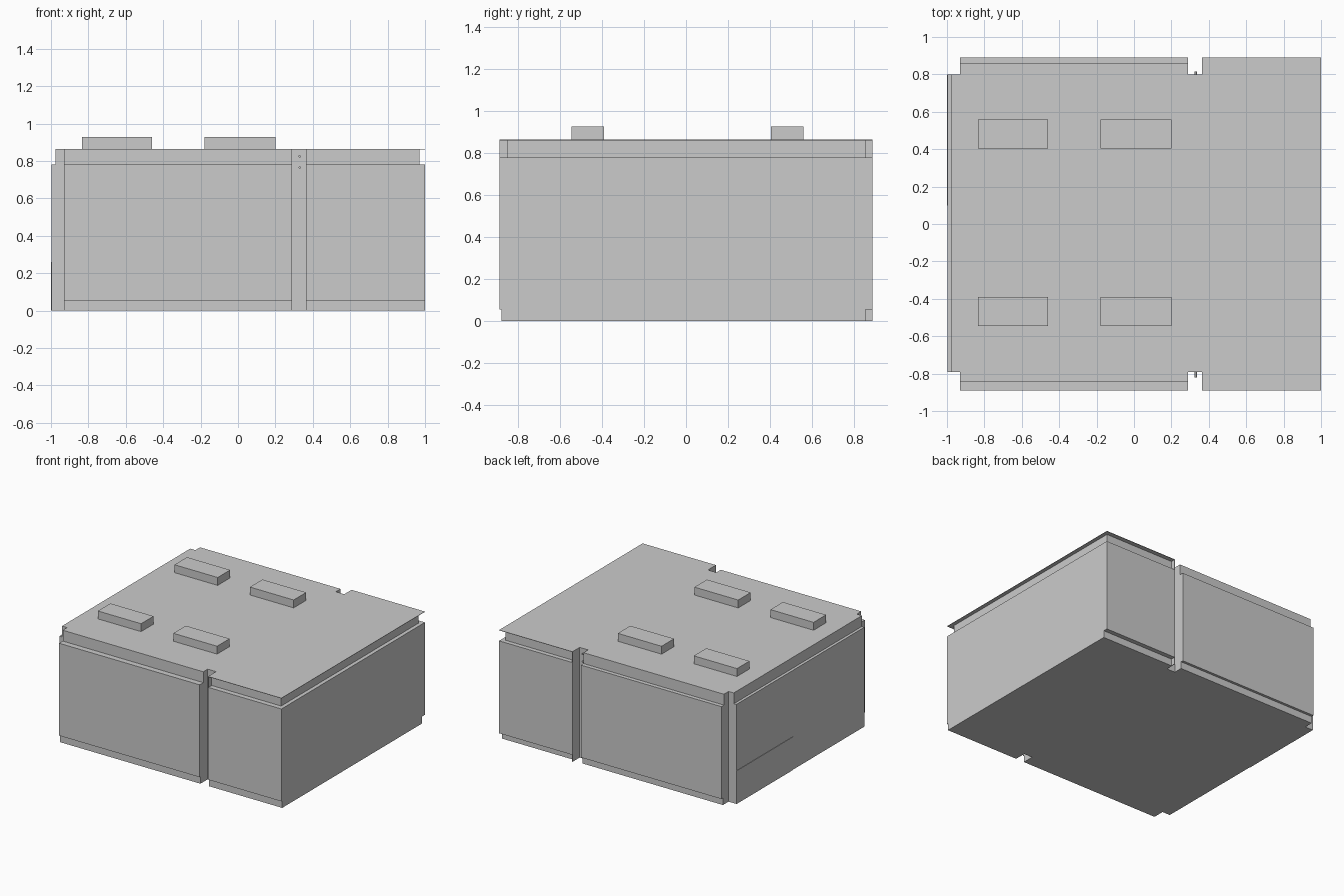
import bpy, bmesh, math
from mathutils import Matrix

if "Cube" in bpy.data.objects:
    bpy.data.objects.remove(bpy.data.objects["Cube"])

GX0, GX1 = 0.29, 0.363      # side groove
CORNER = -0.93              # notched left corners
YF, YB = -0.79, 0.80        # recessed depth, front and back


def plan(left, right, front_l, back_l, front_r, back_r):
    """Outline with two side grooves and notched left corners."""
    return [(left, YF), (CORNER, YF), (CORNER, front_l), (GX0, front_l),
            (GX0, YF), (GX1, YF), (GX1, front_r), (right, front_r),
            (right, back_r), (GX1, back_r), (GX1, YB), (GX0, YB),
            (GX0, back_l), (CORNER, back_l), (CORNER, YB), (left, YB)]


def finish(name, bm):
    bmesh.ops.recalc_face_normals(bm, faces=bm.faces)
    me = bpy.data.meshes.new(name)
    bm.to_mesh(me)
    bm.free()
    ob = bpy.data.objects.new(name, me)
    bpy.context.collection.objects.link(ob)
    return ob


def slab(name, outline, z0, z1):
    bm = bmesh.new()
    face = bm.faces.new([bm.verts.new((x, y, z0)) for x, y in outline])
    top = bmesh.ops.extrude_face_region(bm, geom=[face])
    bmesh.ops.translate(bm, vec=(0, 0, z1 - z0),
                        verts=[v for v in top["geom"] if isinstance(v, bmesh.types.BMVert)])
    # keep the underside closed
    if len(bm.faces) < len(outline) + 2:
        bmesh.ops.holes_fill(bm, edges=bm.edges, sides=0)
    return finish(name, bm)


def box(name, x0, x1, y0, y1, z0, z1):
    return slab(name, [(x0, y0), (x1, y0), (x1, y1), (x0, y1)], z0, z1)


def pin(name, x, z, y0, y1, r=0.006):
    bm = bmesh.new()
    bmesh.ops.create_cone(bm, cap_ends=True, segments=12, radius1=r, radius2=r,
                          depth=y1 - y0,
                          matrix=Matrix.Translation((x, (y0 + y1) / 2, z))
                          @ Matrix.Rotation(math.pi / 2, 4, 'X'))
    return finish(name, bm)


# Main body: base skirt, walls, set-back roof band and overhanging roof sheet
slab("base_skirt", plan(-0.997, 1.0, -0.88, 0.87, -0.88, 0.855), 0, 0.055)
slab("walls", plan(-0.997, 1.0, -0.89, 0.89, -0.89, 0.89), 0.055, 0.78)
slab("roof_band", plan(-0.975, 0.97, -0.845, 0.858, -0.85, 0.855), 0.78, 0.862)
slab("roof_sheet", plan(-0.975, 1.0, -0.845, 0.858, -0.89, 0.89), 0.862, 0.865)

# Groove end caps that close the recesses beside the groove
for side, y0, y1 in (("front", -0.89, -0.85), ("back", 0.855, 0.89)):
    box("roof_end_cap_" + side, GX1, GX1 + 0.004, y0, y1, 0.78, 0.863)
box("skirt_end_cap", GX1, GX1 + 0.004, 0.855, 0.89, 0, 0.055)

# Thin panel on the left wall
box("left_wall_panel", -1.0, -0.997, 0.10, 0.80, 0, 0.26)

# Four roof blocks
for x0, x1 in ((-0.835, -0.46), (-0.18, 0.20)):
    for y0, y1 in ((-0.545, -0.39), (0.405, 0.56)):
        box("roof_block", x0, x1, y0, y1, 0.865, 0.927)

# Small pins in the grooves
for z in (0.765, 0.825):
    pin("groove_pin_front", 0.33, z, -0.82, YF)
    pin("groove_pin_back", 0.33, z, YB, 0.815)
